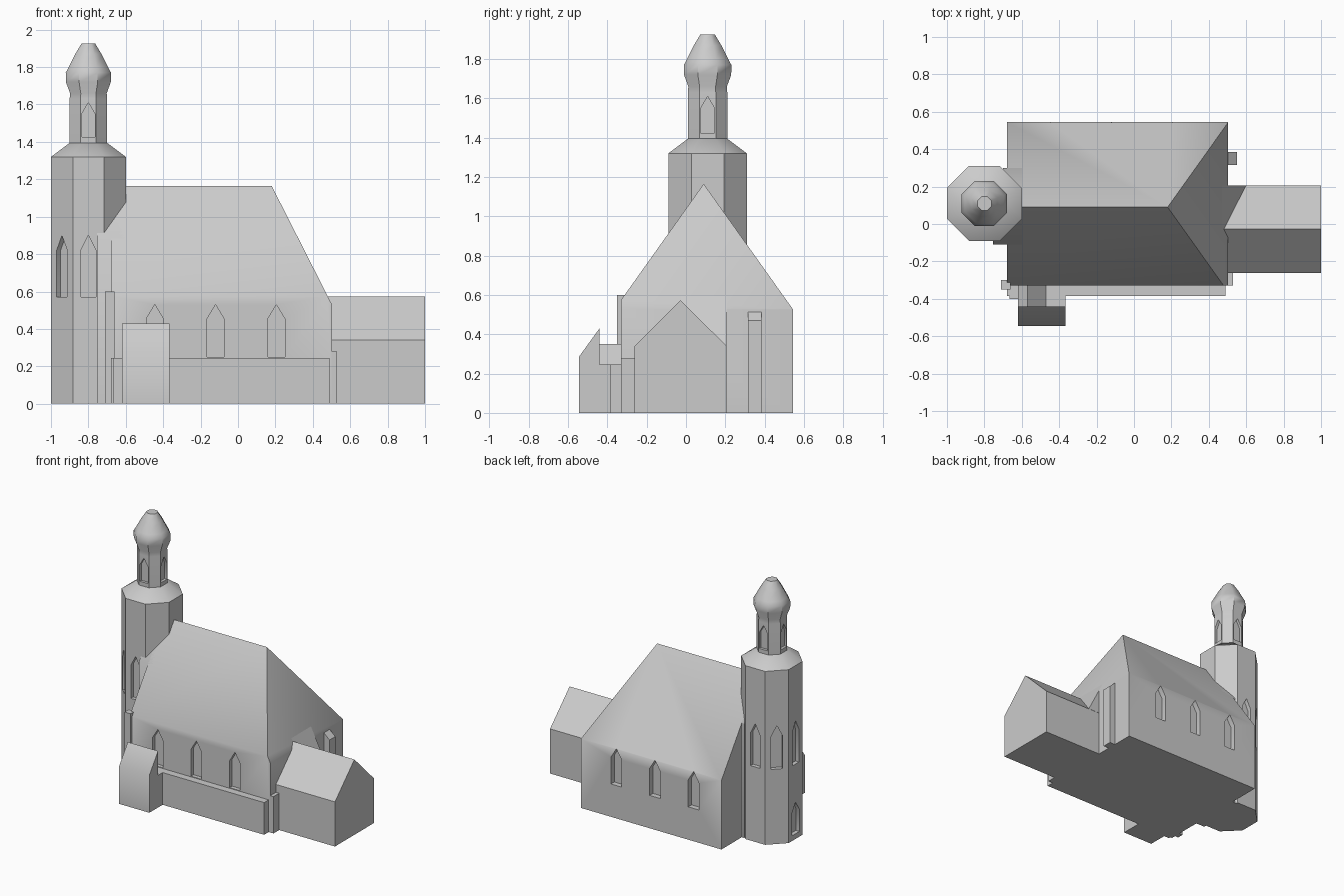
import bpy, bmesh, math
from mathutils import Vector, Matrix

if "Cube" in bpy.data.objects:
    bpy.data.objects.remove(bpy.data.objects["Cube"])

stone = bpy.data.materials.new("pale_grey_stone")
stone.diffuse_color = (0.6, 0.6, 0.6, 1)
stone.use_nodes = True
stone.node_tree.nodes["Principled BSDF"].inputs["Base Color"].default_value = stone.diffuse_color


def finish(name, bm):
    bmesh.ops.recalc_face_normals(bm, faces=bm.faces)
    me = bpy.data.meshes.new(name)
    bm.to_mesh(me)
    bm.free()
    me.materials.append(stone)
    ob = bpy.data.objects.new(name, me)
    bpy.context.collection.objects.link(ob)
    return ob


def box_bm(x0, x1, y0, y1, z0, z1):
    bm = bmesh.new()
    bmesh.ops.create_cube(bm, size=1)
    for v in bm.verts:
        v.co = ((x0 + x1) / 2 + v.co.x * (x1 - x0),
                (y0 + y1) / 2 + v.co.y * (y1 - y0),
                (z0 + z1) / 2 + v.co.z * (z1 - z0))
    return bm


def slice_off(bm, point, normal):
    """Remove everything on the normal side of a plane and cap the cut."""
    r = bmesh.ops.bisect_plane(bm, geom=bm.verts[:] + bm.edges[:] + bm.faces[:],
                               plane_co=point, plane_no=normal, clear_outer=True)
    edges = [e for e in r["geom_cut"] if isinstance(e, bmesh.types.BMEdge)]
    if edges:
        bmesh.ops.holes_fill(bm, edges=[e for e in bm.edges if e.is_boundary])


def prism(name, profile, matrix, depth):
    """Profile (u, w) in the local xz plane, extruded along local y."""
    bm = bmesh.new()
    f = bm.faces.new([bm.verts.new((u, 0, w)) for u, w in profile])
    r = bmesh.ops.extrude_face_region(bm, geom=[f])
    bmesh.ops.translate(bm, vec=(0, depth, 0),
                        verts=[v for v in r["geom"] if isinstance(v, bmesh.types.BMVert)])
    bmesh.ops.transform(bm, matrix=matrix, verts=bm.verts)
    return finish(name, bm)


def octagon_lathe(name, rings, cx, cy):
    """Eight-sided stack of (half width, z) rings."""
    bm = bmesh.new()
    prev = None
    for a, z in rings:
        r = a / math.cos(math.pi / 8)
        ring = [bm.verts.new((cx + r * math.cos((k + .5) * math.pi / 4),
                              cy + r * math.sin((k + .5) * math.pi / 4), z)) for k in range(8)]
        if prev:
            for k in range(8):
                bm.faces.new((prev[k], prev[(k + 1) % 8], ring[(k + 1) % 8], ring[k]))
        else:
            bm.faces.new(ring[::-1])
        prev = ring
    bm.faces.new(prev)
    return finish(name, bm)


def cut_window(ob, point, angle, w, z0, zs, z1, depth):
    """Sink a pointed window into a wall; angle is the outward wall direction."""
    h = w / 2
    m = Matrix.Translation((point[0], point[1], 0)) @ Matrix.Rotation(angle + math.pi / 2, 4, 'Z') \
        @ Matrix.Translation((0, -0.03, 0))
    c = prism("window_cutter", [(-h, z0), (h, z0), (h, zs), (0, z1), (-h, zs)], m, depth + 0.03)
    c.hide_render = True
    mod = ob.modifiers.new("window", 'BOOLEAN')
    mod.operation, mod.solver, mod.object = 'DIFFERENCE', 'EXACT', c
    bpy.context.view_layer.objects.active = ob
    bpy.ops.object.modifier_apply(modifier=mod.name)
    bpy.data.objects.remove(c)


# Nave: blocks trimmed by the two roof planes and the hip
def nave_block(name, x0, x1, y0, y1):
    bm = box_bm(x0, x1, y0, y1, 0, 1.4)
    slice_off(bm, (0, 0.09, 1.165), (0, -1.405, 1))
    slice_off(bm, (0, 0.09, 1.165), (0, 1.405, 1))
    slice_off(bm, (0.18, 0, 1.165), (1.97, 0, 1))
    return finish(name, bm)


nave = nave_block("nave", -0.68, 0.503, -0.33, 0.545)
for x in (-0.445, -0.12, 0.205):
    cut_window(nave, (x, 0.545), math.pi / 2, 0.09, 0.25, 0.455, 0.53, 0.04)
    cut_window(nave, (x, -0.33), -math.pi / 2, 0.09, 0.25, 0.455, 0.53, 0.03)
nave_block("tower_link_front", -0.755, -0.6, -0.11, 0.10)
nave_block("tower_link_back", -0.70, -0.6, 0.10, 0.30)

# Front plinth, corner blocks and buttresses
for name, b in {
    "front_plinth": (-0.68, 0.49, -0.385, -0.32, 0, 0.245),
    "west_corner_pier": (-0.71, -0.66, -0.35, -0.30, 0, 0.60),
    "west_plinth": (-0.665, -0.60, -0.40, -0.32, 0, 0.245),
    "east_corner_step": (0.47, 0.53, -0.33, -0.255, 0, 0.28),
}.items():
    finish(name, box_bm(*b))
bm = box_bm(0.49, 0.55, 0.315, 0.385, 0, 0.53)
slice_off(bm, (0.55, 0, 0.47), (0.9, 0, 1))
finish("east_buttress", bm)

# Porch: front mass with a pitched top, and a small gabled link behind
side = Matrix.Translation((-0.365, 0, 0)) @ Matrix.Rotation(math.pi / 2, 4, 'Z')
prism("porch", [(-0.545, 0), (-0.44, 0), (-0.44, 0.43), (-0.545, 0.285)], side, 0.255)
prism("porch_link", [(-0.62, 0), (-0.365, 0), (-0.365, 0.245), (-0.47, 0.245), (-0.57, 0.35), (-0.62, 0.30)],
      Matrix.Translation((0, -0.445, 0)), 0.12)

# East annex with a gable roof, and the hip carried down onto its back slope
east = Matrix.Translation((1.0, 0, 0)) @ Matrix.Rotation(math.pi / 2, 4, 'Z')
prism("annex", [(-0.262, 0), (0.207, 0), (0.207, 0.34), (-0.028, 0.573), (-0.262, 0.34)], east, 0.53)
prism("hip_skirt", [(0.47, 0.594), (0.598, 0.342), (0.47, 0.342)], Matrix.Translation((0, -0.028, 0)), 0.234)

# Tower: shaft, lantern and onion cap
CX, CY = -0.8, 0.11
tower = octagon_lathe("tower", [(0.2, 0), (0.2, 1.32), (0.10, 1.395)], CX, CY)
for k in (2, 3, 4, 5, 6):
    a = k * math.pi / 4
    cut_window(tower, (CX + 0.2 * math.cos(a), CY + 0.2 * math.sin(a)), a, 0.08, 0.57, 0.82, 0.90, 0.03)
cut_window(tower, (CX - 0.2, CY), math.pi, 0.09, 0.04, 0.21, 0.28, 0.03)
lantern = octagon_lathe("lantern", [(0.10, 1.38), (0.10, 1.63), (0.098, 1.66), (0.12, 1.72), (0.121, 1.77),
                                    (0.105, 1.80), (0.07, 1.87), (0.037, 1.925)], CX, CY)
for k in range(4):
    a = k * math.pi / 2
    cut_window(lantern, (CX + 0.1 * math.cos(a), CY + 0.1 * math.sin(a)), a, 0.07, 1.425, 1.55, 1.61, 0.02)

# Smooth shading with sharp edges kept
for ob in bpy.data.objects:
    bpy.ops.object.select_all(action='DESELECT')
    ob.select_set(True)
    bpy.context.view_layer.objects.active = ob
    bpy.ops.object.shade_smooth_by_angle(angle=math.radians(40))
